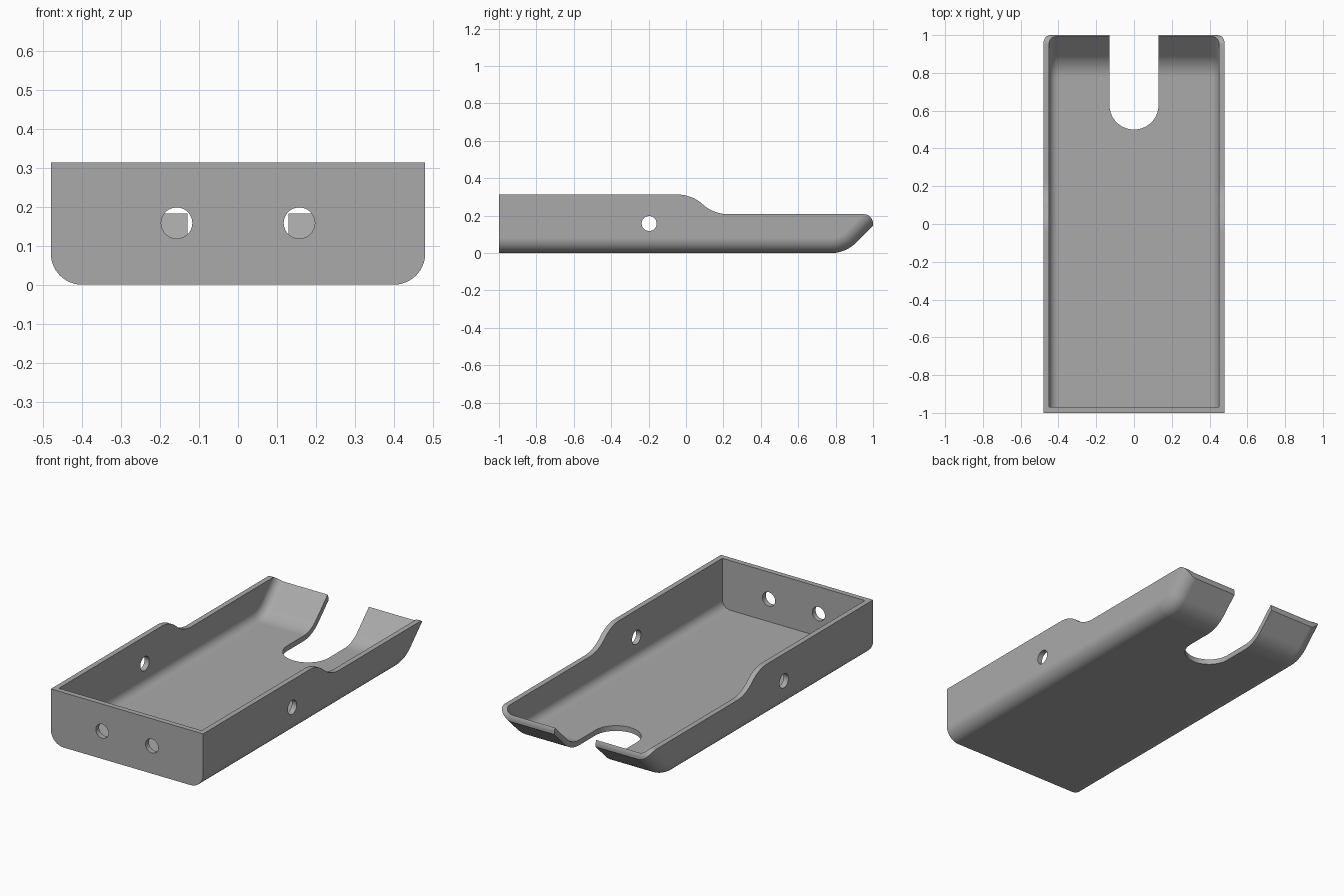
import bpy
import bmesh
from math import sin, cos, pi, radians, atan, sqrt

if "Cube" in bpy.data.objects:
    bpy.data.objects.remove(bpy.data.objects["Cube"])

WALL, HALF_W, ROUND = 0.03, 0.48, 0.08
TOP, LOW_TOP, TIP_R = 0.313, 0.208, 0.05
RAMP_START, RAMP_R = 0.775, 0.19

grey = bpy.data.materials.new("plain grey")
grey.use_nodes = True
colour = (0.4, 0.4, 0.4, 1)
grey.diffuse_color = colour
grey.node_tree.nodes["Principled BSDF"].inputs["Base Color"].default_value = colour


def arc(cu, cv, r, start, end, steps):
    """Points on an arc, angles in degrees."""
    angles = [radians(start + (end - start) * i / steps) for i in range(steps + 1)]
    return [(cu + r * cos(a), cv + r * sin(a)) for a in angles]


def prism(name, outline, axis, lo, hi, rounding=0, round_if=None):
    """Extrude a 2D outline along an axis, optionally rounding chosen end edges."""
    place = {"x": lambda u, v, d: (d, u, v),
             "y": lambda u, v, d: (u, d, v),
             "z": lambda u, v, d: (u, v, d)}[axis]
    bm = bmesh.new()
    ends = [[bm.verts.new(place(u, v, d)) for u, v in outline] for d in (lo, hi)]
    for ring in ends:
        bm.faces.new(ring)
    n = len(outline)
    for i in range(n):
        j = (i + 1) % n
        bm.faces.new((ends[0][i], ends[0][j], ends[1][j], ends[1][i]))
    bmesh.ops.recalc_face_normals(bm, faces=bm.faces)
    if rounding:
        edges = [e for e in bm.edges if round_if(e)]
        bmesh.ops.bevel(bm, geom=edges, offset=rounding, offset_type="OFFSET",
                        segments=12, profile=0.5, affect="EDGES", clamp_overlap=False)
    mesh = bpy.data.meshes.new(name)
    bm.to_mesh(mesh)
    bm.free()
    mesh.materials.append(grey)
    obj = bpy.data.objects.new(name, mesh)
    bpy.context.collection.objects.link(obj)
    return obj


def trough(name, inset, front, height):
    """Block with a floor that sweeps up at the back; its long lower edges are rounded."""
    r = RAMP_R - inset
    sweep = arc(RAMP_START, RAMP_R, r, -90, -45, 16)
    y, z = sweep[-1]
    outline = [(front, inset)] + sweep + [(y + height - z, height), (front, height)]

    def lower_edge(e):
        a, b = (v.co for v in e.verts)
        return abs(a.x - b.x) < 1e-5 and abs(a.y - b.y) > 1e-5 and min(a.z, b.z) < height - 1e-4

    half = HALF_W - inset
    return prism(name, outline, "x", -half, half, ROUND - inset, lower_edge)


def combine(body, tool, operation="DIFFERENCE"):
    """Apply a boolean and remove its tool."""
    mod = body.modifiers.new("cut", "BOOLEAN")
    mod.operation, mod.solver, mod.object = operation, "EXACT", tool
    bpy.ops.object.select_all(action="DESELECT")
    bpy.context.view_layer.objects.active = body
    body.select_set(True)
    bpy.ops.object.modifier_apply(modifier=mod.name)
    bpy.data.objects.remove(tool)


# Tray shell
tray = trough("tray", 0, -1, 0.5)
combine(tray, trough("cavity", WALL, -1 + WALL, 0.7))

# Side outline: high front, S-shaped step, low back with rounded tip
drop, step_start, step_len = TOP - LOW_TOP, -0.045, 0.27
turn = 2 * atan(drop / step_len)
step_r = step_len / (2 * sin(turn))
deg = turn * 180 / pi
upper = arc(step_start, TOP - step_r, step_r, 90, 90 - deg, 12)
lower = arc(step_start + step_len, LOW_TOP + step_r, step_r, 270 - deg, 270, 12)
tip = arc(1 - TIP_R, LOW_TOP - TIP_R, TIP_R, 90, 0, 12)
side = [(-1.1, -0.1), (-1.1, TOP)] + upper + lower[1:] + tip + [(1, -0.1)]
combine(tray, prism("side_outline", side, "x", -0.6, 0.6), "INTERSECT")

# Round-ended slot at the back
slot = arc(0, 0.63, 0.13, 180, 360, 32) + [(0.13, 1.2), (-0.13, 1.2)]
combine(tray, prism("slot", slot, "z", -0.2, 0.6))

# Screw holes: two in the front wall, one through each side wall
for x in (-0.157, 0.157):
    combine(tray, prism("front_hole", arc(x, 0.158, 0.04, 0, 348.75, 31), "y", -1.1, -0.9))
combine(tray, prism("side_hole", arc(-0.197, 0.158, 0.04, 0, 348.75, 31), "x", -0.6, 0.6))

# Smooth shading with crisp edges
bpy.ops.object.shade_smooth_by_angle(angle=radians(30))
weighted = tray.modifiers.new("even shading", "WEIGHTED_NORMAL")
weighted.keep_sharp = True
